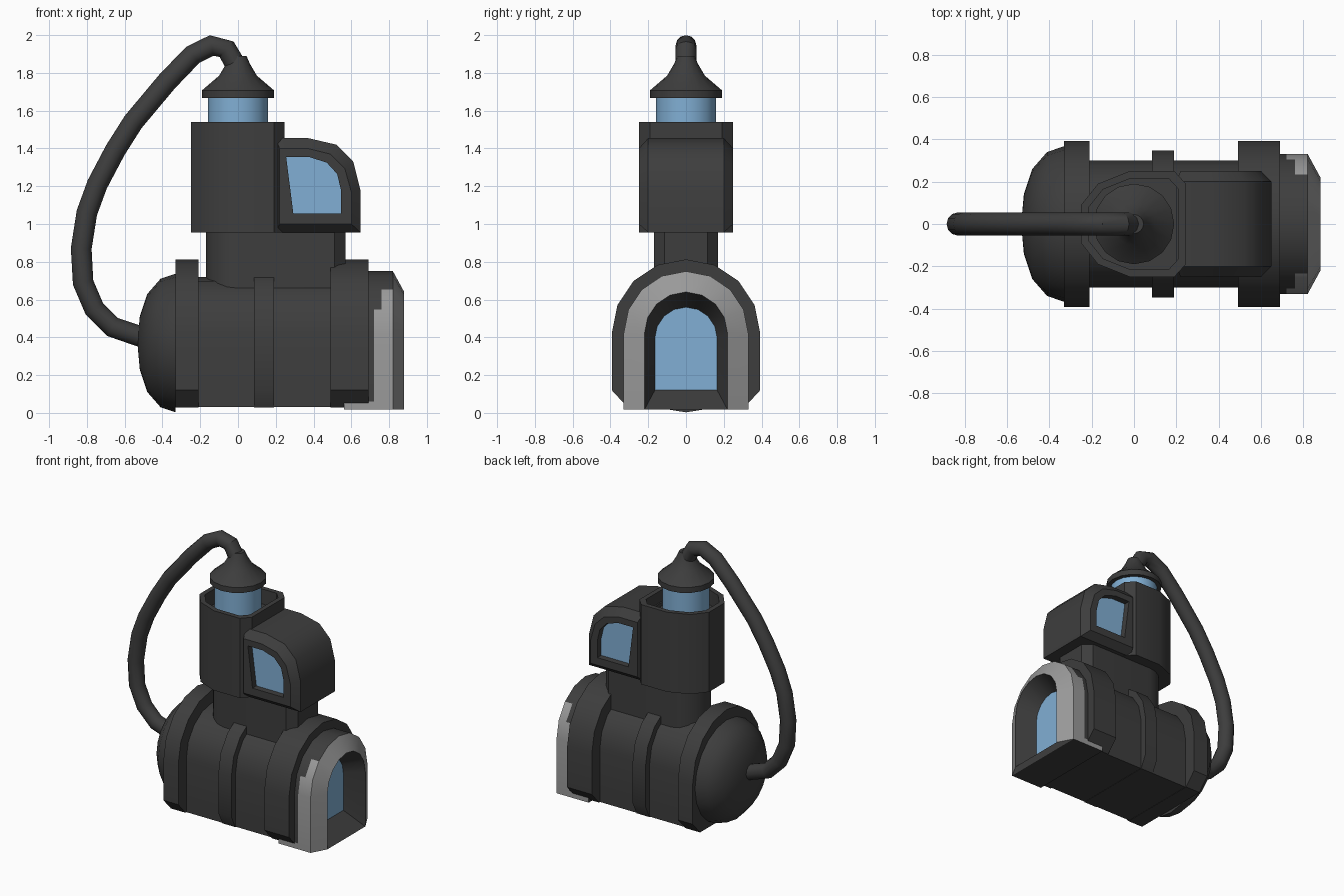
import bpy, bmesh, math
from mathutils import Vector

if "Cube" in bpy.data.objects:
    bpy.data.objects.remove(bpy.data.objects["Cube"])


def material(name, rgb):
    m = bpy.data.materials.new(name)
    m.diffuse_color = (*rgb, 1)
    m.use_nodes = True
    m.node_tree.nodes["Principled BSDF"].inputs["Base Color"].default_value = m.diffuse_color
    return m


MATS = [material("charcoal", (0.047, 0.047, 0.047)),
        material("light_grey", (0.32, 0.32, 0.32)),
        material("pale_blue_glass", (0.22, 0.43, 0.66))]
DARK, GREY, BLUE = 0, 1, 2


def loft(name, loops, mat=DARK, start=None, end=None, rule=None):
    """Skin a row of equal-length loops, cap both ends, colour by rule."""
    bm = bmesh.new()
    rings = [[bm.verts.new(p) for p in loop] for loop in loops]
    n = len(rings[0])
    for a, b in zip(rings, rings[1:]):
        for i in range(n):
            j = (i + 1) % n
            f = bm.faces.new((a[i], a[j], b[j], b[i]))
            f.material_index = mat
            if rule:
                f.material_index = rule(f.calc_center_median())
    for ring, m in ((rings[0], start), (rings[-1], end)):
        bm.faces.new(ring).material_index = mat if m is None else m
    bmesh.ops.recalc_face_normals(bm, faces=bm.faces)
    me = bpy.data.meshes.new(name)
    bm.to_mesh(me)
    bm.free()
    for m in MATS:
        me.materials.append(m)
    ob = bpy.data.objects.new(name, me)
    bpy.context.collection.objects.link(ob)
    bpy.ops.object.select_all(action='DESELECT')
    ob.select_set(True)
    bpy.context.view_layer.objects.active = ob
    bpy.ops.object.shade_smooth_by_angle(angle=math.radians(32))
    return ob


def arch(x, r, base, foot, inset=0.0, cz=0.42):
    """Round-topped tunnel section at x, with an optional chamfered foot."""
    half = [(r - inset, base), (r, foot)]
    top = [(r * math.cos(math.pi * k / 8), cz + r * math.sin(math.pi * k / 8)) for k in range(9)]
    pts = half + top + [(-y, z) for y, z in reversed(half)]
    return [(x, y, z) for y, z in pts]


def turned(profile, n=16):
    """Rings round the z axis from (radius, height) pairs."""
    return [[(r * math.cos(2 * math.pi * i / n), r * math.sin(2 * math.pi * i / n), z)
             for i in range(n)] for r, z in profile]


def plan(points, z, s=1.0):
    """Symmetric floor-plan outline at height z."""
    full = points + [(x, -y) for x, y in reversed(points)]
    return [(x * s, y * s, z) for x, y in full]


# Horizontal tunnel body and its raised collars
loft("tunnel_body", [arch(x, 0.30, 0.03, 0.12) for x in (-0.30, 0.60)])
for name, x0, x1, r, inset in (("rear_collar", -0.33, -0.21, 0.393, 0.085),
                               ("middle_band", 0.085, 0.19, 0.348, 0.045),
                               ("front_collar", 0.49, 0.69, 0.393, 0.085)):
    loft(name, [arch(x, r, 0.028, 0.12, inset) for x in (x0, x1)])


# Front nozzle: grey cheeks and bevelled rim, dark roof, recessed glass
def nozzle_colour(c):
    if c.x > 0.845:
        return GREY
    if c.x > 0.825 or c.z < 0.025 or abs(c.y) < 0.23:
        return DARK
    if c.x < 0.72:
        return GREY if c.z < 0.06 else DARK
    return GREY if c.z < 0.5 or (c.z < 0.62 and c.x > 0.76) else DARK


nozzle = [arch(x, 0.33, 0.017, 0.06) for x in (0.56, 0.72, 0.76, 0.82)]
nozzle += [arch(0.88, 0.22, 0.017, 0.06), arch(0.74, 0.165, 0.12, 0.16, 0, 0.395)]
loft("front_nozzle", nozzle, end=BLUE, rule=nozzle_colour)

# Domed rear cap
dome = [(-0.33, 0.367), (-0.41, 0.34), (-0.48, 0.26), (-0.52, 0.14), (-0.53, 0.03)]
loft("rear_dome", [[(x, r * math.cos(math.pi * i / 10), 0.37 + r * math.sin(math.pi * i / 10))
                    for i in range(20)] for x, r in dome])

# Neck joining the body to the head, round at the back
neck = [(0.17 * math.cos(math.radians(a)), 0.17 * math.sin(math.radians(a)))
        for a in (174, 155, 130, 110, 90)] + [(0.51, 0.17), (0.568, 0.115)]
loft("neck", [plan(neck, 0.5), plan(neck, 1.0)])

# Hollow head block
head = [(-0.25, 0.09), (-0.17, 0.19), (-0.02, 0.25), (0.19, 0.25), (0.245, 0.19)]
loft("head_block", [plan(head, 0.955), plan(head, 1.54),
                    plan(head, 1.54, 0.86), plan(head, 1.43, 0.86)])

# Rounded visor with a recessed window on each side
outer = [(0.20, 1.455), (0.37, 1.455), (0.52, 1.42), (0.61, 1.33),
         (0.648, 1.18), (0.648, 0.956), (0.20, 0.956)]
inner = [(0.22, 1.40), (0.37, 1.40), (0.49, 1.37), (0.565, 1.295),
         (0.60, 1.17), (0.60, 1.00), (0.22, 1.00)]
window = [(0.255, 1.355), (0.375, 1.355), (0.47, 1.325), (0.525, 1.265),
          (0.545, 1.18), (0.545, 1.055), (0.293, 1.055)]
steps = [(window, 0.205), (window, 0.25), (inner, 0.25), (outer, 0.20)]
rows = [(p, -y) for p, y in steps] + [(p, y) for p, y in reversed(steps)]
loft("side_window_visor", [[(x, y, z) for x, z in p] for p, y in rows], start=BLUE, end=BLUE)

# Glass tube and conical cap
loft("glass_tube", turned([(0.16, 1.40), (0.16, 1.69)]), BLUE)
loft("cone_cap", turned([(0.19, 1.668), (0.19, 1.708), (0.10, 1.785), (0.062, 1.85), (0.045, 1.89)]))

# Hose looping from the cap to the rear dome
path = [Vector((x, 0, z)) for x, z in (
    (0.0, 1.82), (-0.06, 1.925), (-0.14, 1.945), (-0.24, 1.895), (-0.375, 1.755),
    (-0.555, 1.54), (-0.65, 1.39), (-0.745, 1.21), (-0.80, 1.06), (-0.83, 0.87),
    (-0.82, 0.69), (-0.76, 0.55), (-0.665, 0.455), (-0.49, 0.395))]
rings = []
for i, p in enumerate(path):
    t = (path[min(i + 1, len(path) - 1)] - path[max(i - 1, 0)]).normalized()
    side = Vector((0, 1, 0))
    up = t.cross(side)
    rings.append([p + 0.055 * (math.cos(a) * up + math.sin(a) * side)
                  for a in (2 * math.pi * k / 12 for k in range(12))])
loft("hose", rings)
